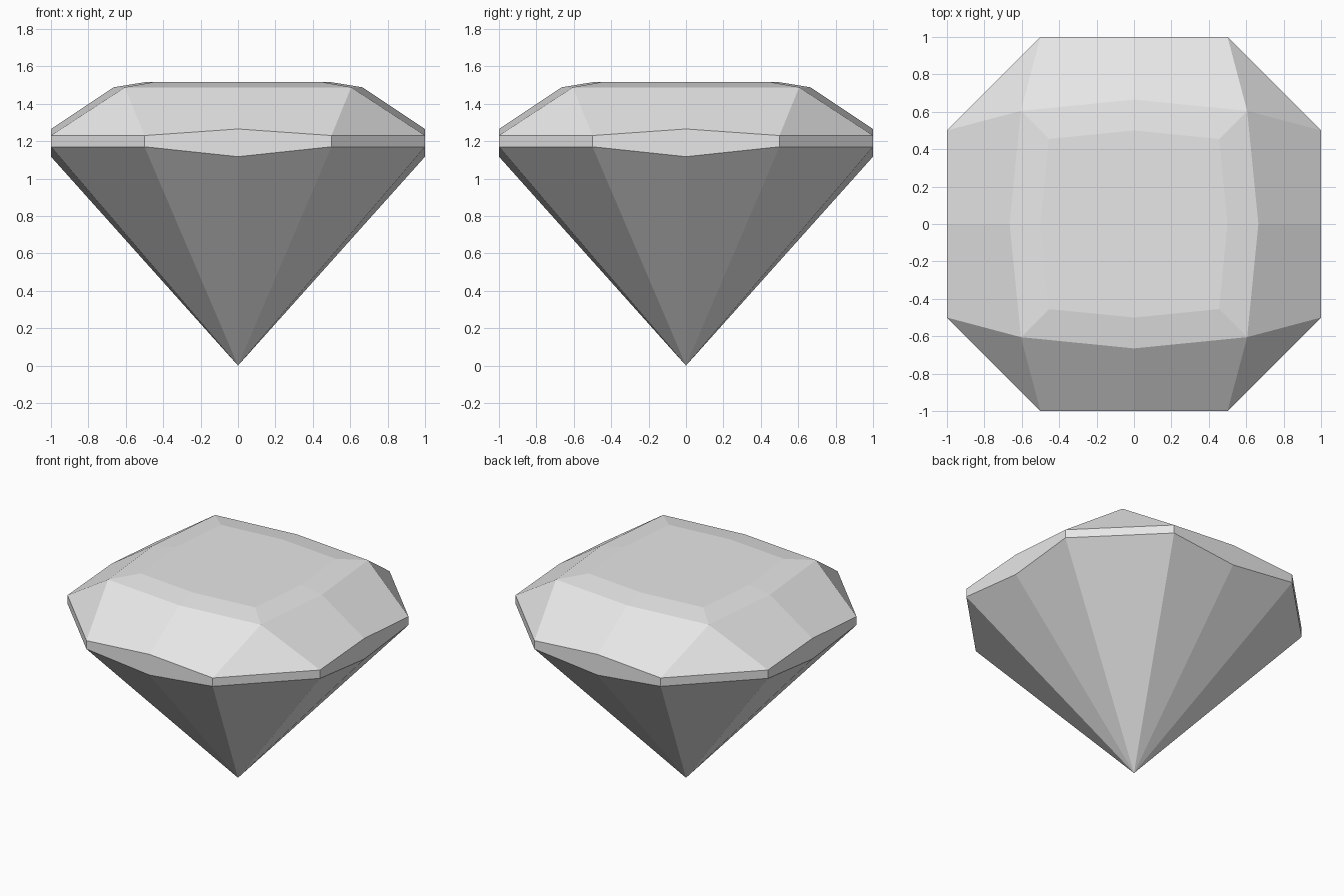
import bpy
import bmesh
from math import pi
from mathutils import Matrix, Vector

cube = bpy.data.objects.get("Cube")
if cube:
    bpy.data.objects.remove(cube, do_unlink=True)

# Single pale grey stone colour
stone = bpy.data.materials.new("pale_grey_stone")
stone.use_nodes = True
stone.diffuse_color = (0.8, 0.8, 0.8, 1)
stone.node_tree.nodes["Principled BSDF"].inputs["Base Color"].default_value = stone.diffuse_color

# Each ring: half width of its side, corner y, corner z, middle y, middle z
RINGS = [
    (0.5, -1, 1.17, -1, 1.117),           # lower girdle
    (0.5, -1, 1.23, -1, 1.265),           # upper girdle
    (0.605, -0.605, 1.488, -0.665, 1.488),  # crown shoulder
    (0.455, -0.455, 1.515, -0.5, 1.515),  # table edge
]
APEX = Vector((0, 0, 0))

bm = bmesh.new()


def facet(*points):
    bm.faces.new([bm.verts.new(p) for p in points])


def ring_points(ring, turn):
    """Left corner, middle, right corner of one side, and the next side's first corner."""
    half, corner_y, corner_z, mid_y, mid_z = ring
    left = Vector((-half, corner_y, corner_z))
    middle = Vector((0, mid_y, mid_z))
    right = Vector((half, corner_y, corner_z))
    following = Matrix.Rotation(pi / 2, 3, "Z") @ left
    return [turn @ p for p in (left, middle, right, following)]


# One quarter of the facets, repeated around the stone
for quarter in range(4):
    turn = Matrix.Rotation(quarter * pi / 2, 3, "Z")
    low, high, shoulder, table = [ring_points(r, turn) for r in RINGS]
    for i in range(3):
        facet(APEX, low[i + 1], low[i])                      # pavilion
        facet(low[i], low[i + 1], high[i + 1], high[i])      # girdle band
    for i in range(2):
        facet(high[i], high[i + 1], shoulder[i + 1], shoulder[i])    # crown
        facet(shoulder[i], shoulder[i + 1], table[i + 1], table[i])  # table bevel
    facet(high[2], high[3], shoulder[2])                     # corner of the crown

bmesh.ops.remove_doubles(bm, verts=bm.verts, dist=0.0005)

# Flat table closing the top
bmesh.ops.contextual_create(bm, geom=[e for e in bm.edges if e.is_boundary])
bmesh.ops.recalc_face_normals(bm, faces=bm.faces)

mesh = bpy.data.meshes.new("cut_gemstone")
bm.to_mesh(mesh)
bm.free()
mesh.materials.append(stone)
gem = bpy.data.objects.new("cut_gemstone", mesh)
bpy.context.collection.objects.link(gem)
